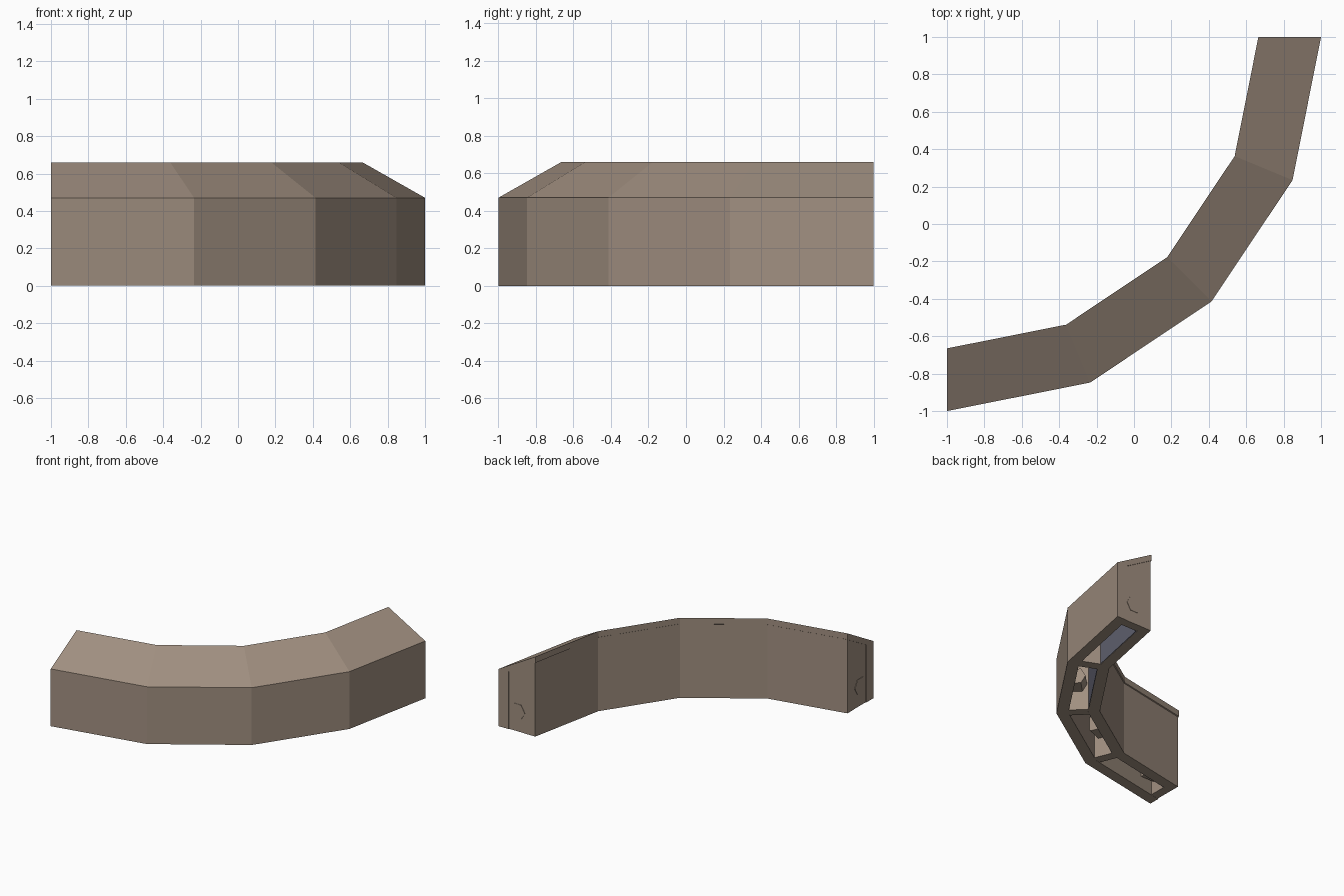
import bpy, bmesh, math
from mathutils import Vector

if "Cube" in bpy.data.objects:
    bpy.data.objects.remove(bpy.data.objects["Cube"])


def material(name, rgb):
    m = bpy.data.materials.new(name)
    m.diffuse_color = (*rgb, 1)
    m.use_nodes = True
    m.node_tree.nodes["Principled BSDF"].inputs["Base Color"].default_value = m.diffuse_color
    return m


brown = material("warm_grey_brown", (0.352, 0.275, 0.216))
slate = material("slate_blue", (0.133, 0.135, 0.18))
STEP = math.radians(22.5)


def pos(r, a, z, shift=0.0):
    """Point on the arc centred on (-1, 1), moved along the tangent by shift."""
    return Vector((-1 + r * math.sin(a) + shift * math.cos(a),
                   1 - r * math.cos(a) + shift * math.sin(a), z))


def loft(name, rings, mat=brown):
    """Closed solid through a list of equal-length rings."""
    bm = bmesh.new()
    vs = [[bm.verts.new(p) for p in ring] for ring in rings]
    n = len(rings[0])
    for a, b in zip(vs, vs[1:]):
        for i in range(n):
            bm.faces.new((a[i], a[(i + 1) % n], b[(i + 1) % n], b[i]))
    bm.faces.new(vs[0])
    bm.faces.new(vs[-1])
    bmesh.ops.recalc_face_normals(bm, faces=bm.faces)
    me = bpy.data.meshes.new(name)
    bm.to_mesh(me)
    bm.free()
    me.materials.append(mat)
    ob = bpy.data.objects.new(name, me)
    bpy.context.collection.objects.link(ob)


def sweep(name, profile, inset=0.0, mat=brown):
    """Sweep an (r, z) profile round four straight segments."""
    rings = []
    for k in range(5):
        s = inset if k == 0 else -inset if k == 4 else 0
        rings.append([pos(r, k * STEP, z, s) for r, z in profile])
    loft(name, rings, mat)


# outer wall with sloping roof
sweep("outer_wall_and_roof", [(1.91, 0), (2, 0), (2, 0.47), (1.665, 0.66),
                              (1.665, 0.61), (1.91, 0.471)])
# inner wall, set back a hair under the roof edge, with its slate lining
sweep("inner_wall", [(1.672, 0), (1.76, 0), (1.76, 0.565), (1.672, 0.615)], 0.005)
sweep("inner_lining", [(1.755, 0.002), (1.763, 0.002), (1.763, 0.56), (1.755, 0.56)],
      0.02, slate)

# radial ribs, end walls and the hexagonal pins through them
rib = [(1.68, 0.001), (1.93, 0.001), (1.93, 0.48), (1.68, 0.62)]
for k in range(5):
    a = k * STEP
    lo, hi = (0.005, 0.08) if k == 0 else (-0.08, -0.005) if k == 4 else (-0.04, 0.04)
    loft(f"rib_{k}", [[pos(r, a, z, s) for r, z in rib] for s in (lo, hi)])
    end = k in (0, 4)
    lo, hi = (0.002, 0.2) if k == 0 else (-0.2, -0.002) if k == 4 else (-0.17, 0.17)
    cz = 0.165 if end else 0.22
    pin = [(1.835 + 0.07 * math.cos(i * math.pi / 3),
            cz + 0.07 * math.sin(i * math.pi / 3)) for i in range(6)]
    loft(f"pin_{k}", [[pos(r, a, z, s) for r, z in pin] for s in (lo, hi)])
